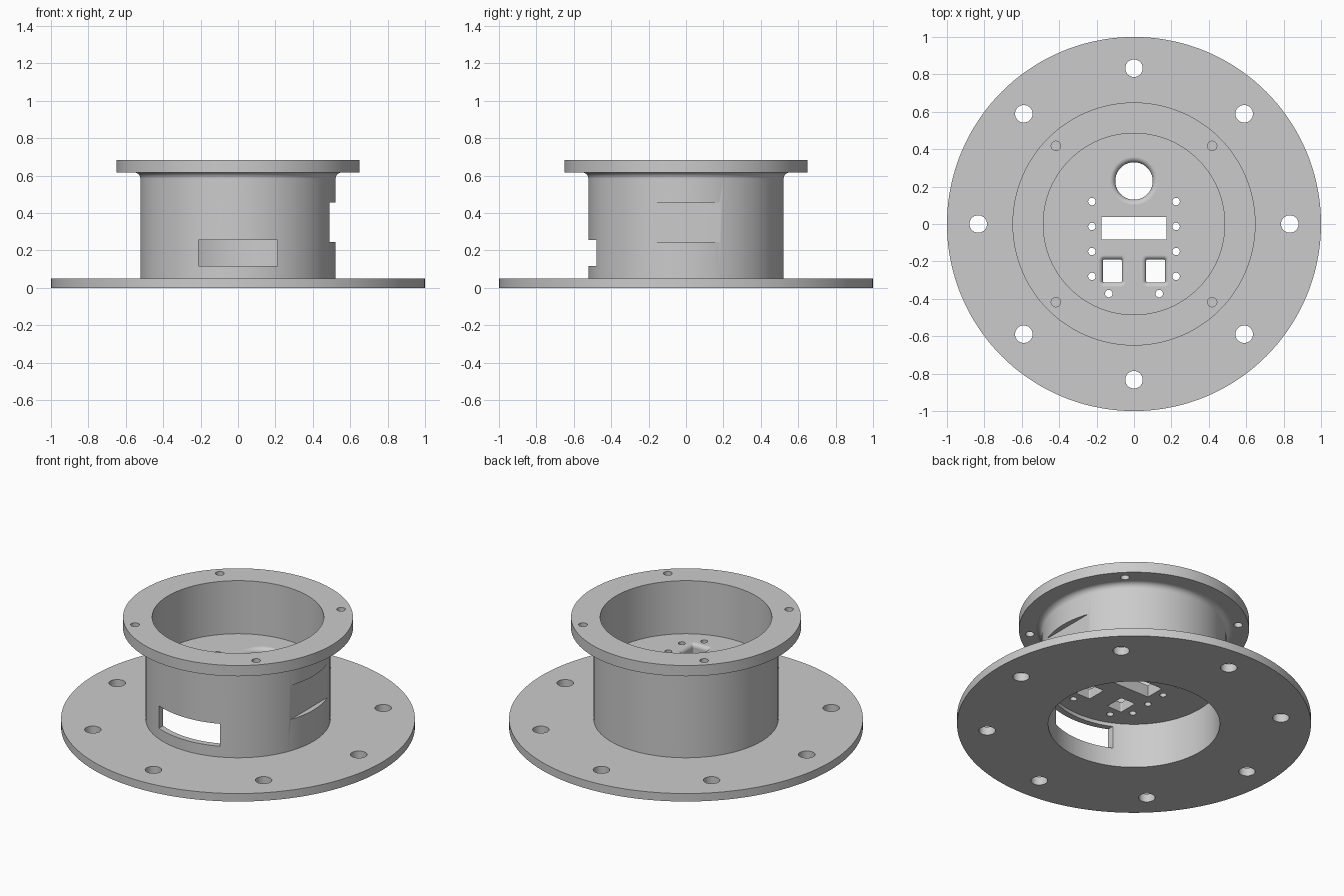
import bpy, bmesh, math
from mathutils import Vector

cube = bpy.data.objects.get("Cube")
if cube:
    bpy.data.objects.remove(cube, do_unlink=True)

grey = bpy.data.materials.new("light grey")
grey.use_nodes = True
COLOUR = (0.6, 0.6, 0.6, 1)
grey.diffuse_color = COLOUR
grey.node_tree.nodes["Principled BSDF"].inputs["Base Color"].default_value = COLOUR

BORE, WALL = 0.485, 0.522          # inner and outer tube radius
PLATE_LOW, PLATE_TOP = 0.28, 0.354  # inner plate


def add_object(name, bm):
    bmesh.ops.recalc_face_normals(bm, faces=bm.faces)
    mesh = bpy.data.meshes.new(name)
    bm.to_mesh(mesh)
    bm.free()
    ob = bpy.data.objects.new(name, mesh)
    bpy.context.collection.objects.link(ob)
    mesh.materials.append(grey)
    return ob


def lathe(name, profile, steps=144):
    """Spin a closed (radius, z) profile around the z axis."""
    bm = bmesh.new()
    vs = [bm.verts.new((r, 0, z)) for r, z in profile]
    es = [bm.edges.new((vs[i], vs[(i + 1) % len(vs)])) for i in range(len(vs))]
    bmesh.ops.spin(bm, geom=vs + es, cent=(0, 0, 0), axis=(0, 0, 1),
                   angle=math.tau, steps=steps)
    bmesh.ops.remove_doubles(bm, verts=bm.verts, dist=1e-5)
    return add_object(name, bm)


def rounded_rect(cx, cy, hx, hy, r, n):
    """Outline of a rounded rectangle; r = hx = hy gives a circle."""
    pts = []
    for q, (sx, sy) in enumerate([(1, 1), (-1, 1), (-1, -1), (1, -1)]):
        for k in range(n):
            a = math.pi / 2 * (q + (k + 0.5) / n)
            pts.append((cx + sx * (hx - r) + r * math.cos(a),
                        cy + sy * (hy - r) + r * math.sin(a)))
    return pts


def add_cutter(bm, cx, cy, hx, hy, r, z0, z1, n=6, fillet=0.0):
    """Vertical prism, flaring out to a rounded lip at z1 if fillet is set."""
    layers = [(0, z0)]
    if fillet:
        for k in range(9):
            a = math.pi / 2 * k / 8
            layers.append((fillet * (1 - math.cos(a)), z1 - fillet * (1 - math.sin(a))))
        layers.append((fillet, z1 + 0.05))
    else:
        layers.append((0, z1))
    rings = [[bm.verts.new((x, y, z)) for x, y in
              rounded_rect(cx, cy, hx + o, hy + o, r + o, n)] for o, z in layers]
    bm.faces.new(rings[0][::-1])
    bm.faces.new(rings[-1])
    for low, high in zip(rings, rings[1:]):
        for i in range(len(low)):
            j = (i + 1) % len(low)
            bm.faces.new((low[i], low[j], high[j], high[i]))


def add_box(bm, lo, hi):
    lo, hi = Vector(lo), Vector(hi)
    vs = bmesh.ops.create_cube(bm, size=1)["verts"]
    bmesh.ops.scale(bm, vec=hi - lo, verts=vs)
    bmesh.ops.translate(bm, vec=(lo + hi) / 2, verts=vs)


def finish(ob, cutter_bm):
    """Cut the openings, then shade smooth with sharp edges."""
    cutter = add_object(ob.name + "_cutter", cutter_bm)
    cutter.hide_render = True
    mod = ob.modifiers.new("openings", 'BOOLEAN')
    mod.operation, mod.solver, mod.object = 'DIFFERENCE', 'EXACT', cutter
    for o in bpy.context.selected_objects:
        o.select_set(False)
    bpy.context.view_layer.objects.active = ob
    ob.select_set(True)
    bpy.ops.object.modifier_apply(modifier=mod.name)
    bpy.data.objects.remove(cutter, do_unlink=True)
    bpy.ops.object.shade_smooth_by_angle(angle=math.radians(30))
    weighted = ob.modifiers.new("clean_shading", 'WEIGHTED_NORMAL')
    weighted.keep_sharp = True


# Housing: base flange, tube, fillet and top flange in one turned profile
F = 0.035
fillet = [(WALL + F * (1 - math.cos(a)), 0.618 - F + F * math.sin(a))
          for a in (math.pi / 2 * k / 8 for k in range(9))]
housing = lathe("flanged_housing", [(BORE, 0), (1, 0), (1, 0.05), (WALL, 0.05)] + fillet
                + [(0.65, 0.618), (0.65, 0.685), (BORE, 0.685)])

cut = bmesh.new()
for k in range(8):   # base flange bolt holes
    a = math.tau * k / 8
    add_cutter(cut, 0.833 * math.cos(a), 0.833 * math.sin(a), 0.047, 0.047, 0.047, -0.1, 0.1)
for sx in (-1, 1):   # top flange screw holes
    for sy in (-1, 1):
        add_cutter(cut, 0.418 * sx, 0.418 * sy, 0.025, 0.025, 0.025, 0.59, 0.8)
add_box(cut, (-0.21, -0.7, 0.117), (0.21, -0.3, 0.257))    # front window
add_box(cut, (0.49, -0.3, 0.245), (0.7, 0.3, 0.457))       # flat side pocket
finish(housing, cut)

# Inner plate with its openings
bm = bmesh.new()
bmesh.ops.create_cone(bm, cap_ends=True, segments=144, radius1=BORE + 0.002,
                      radius2=BORE + 0.002, depth=PLATE_TOP - PLATE_LOW)
bmesh.ops.translate(bm, vec=(0, 0, (PLATE_LOW + PLATE_TOP) / 2), verts=bm.verts)
plate = add_object("inner_plate", bm)

cut = bmesh.new()
Z0, Z1 = PLATE_LOW - 0.1, PLATE_TOP
add_cutter(cut, 0, 0.23, 0.1, 0.1, 0.1, Z0, Z1, n=16, fillet=0.03)      # round port
add_box(cut, (-0.173, -0.084, Z0), (0.173, 0.038, Z1 + 0.1))            # long slot
for s in (-1, 1):
    add_cutter(cut, 0.116 * s, -0.251, 0.051, 0.061, 0.008, Z0, Z1, n=4, fillet=0.025)
    for x, y in [(0.225, 0.12), (0.225, -0.013), (0.225, -0.147),
                 (0.225, -0.28), (0.135, -0.372)]:                      # screw holes
        add_cutter(cut, x * s, y, 0.02, 0.02, 0.02, Z0, Z1 + 0.1)
finish(plate, cut)
